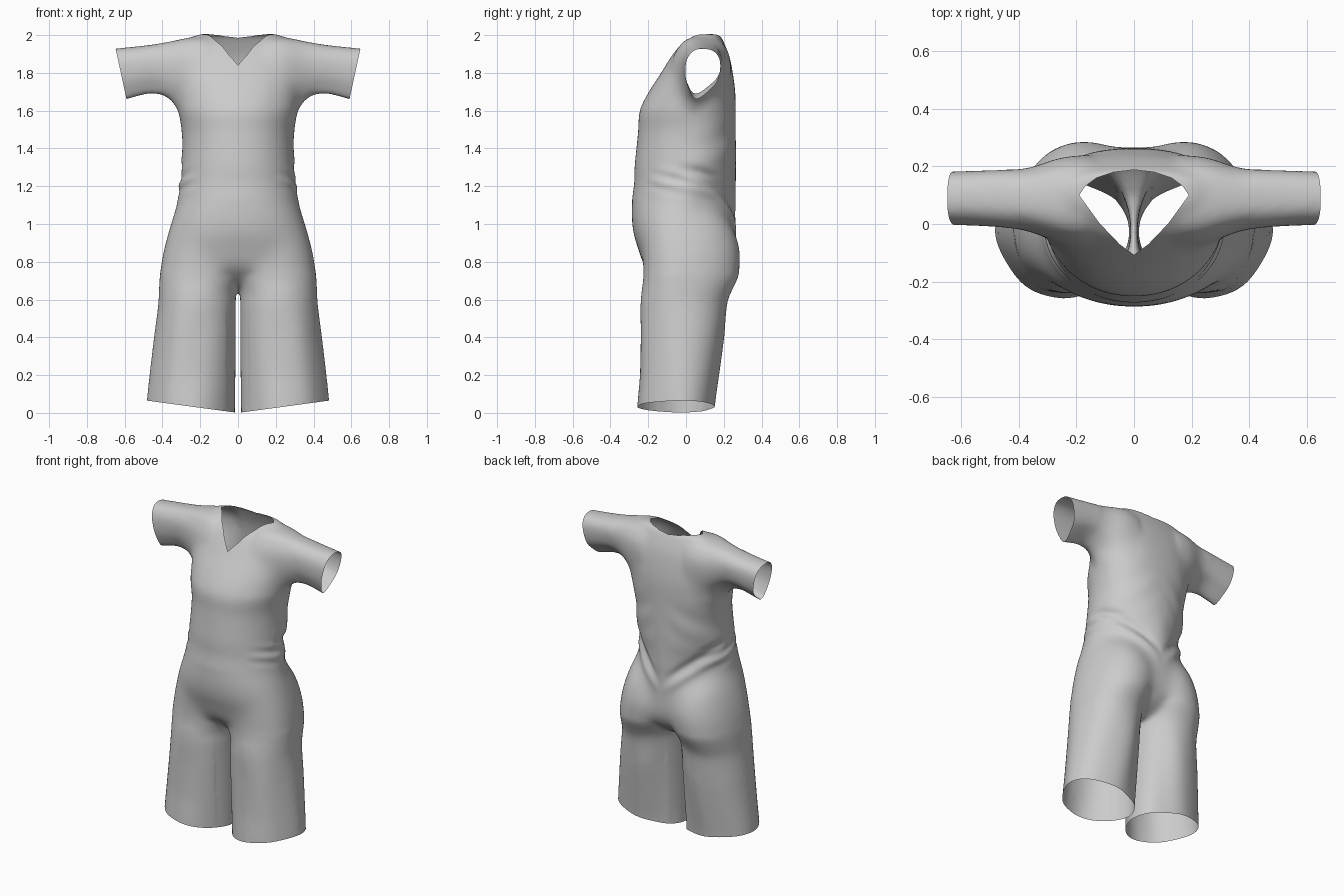
import bpy, bmesh, math
from mathutils import Vector

if "Cube" in bpy.data.objects:
    bpy.data.objects.remove(bpy.data.objects["Cube"])


def spline(rows, steps=4, closed=False):
    """Catmull-Rom resampling of rows of numbers."""
    n, out = len(rows), []
    pick = (lambda i: rows[i % n]) if closed else (lambda i: rows[max(0, min(n - 1, i))])
    for i in range(n if closed else n - 1):
        a, b, c, d = (pick(i + k) for k in (-1, 0, 1, 2))
        for s in range(steps):
            t = s / steps
            out.append([0.5 * (2 * q + (r - p) * t + (2 * p - 5 * q + 4 * r - u) * t * t
                               + (3 * q - p - 3 * r + u) * t ** 3)
                        for p, q, r, u in zip(a, b, c, d)])
    if not closed:
        out.append(list(rows[-1]))
    return out


def loft(bm, rings):
    """Closed tube through rings of points."""
    vs = [[bm.verts.new(p) for p in r] for r in rings]
    n = len(vs[0])
    for a, b in zip(vs, vs[1:]):
        for i in range(n):
            bm.faces.new((a[i], a[(i + 1) % n], b[(i + 1) % n], b[i]))
    bm.faces.new(vs[0][::-1])
    bm.faces.new(vs[-1])


def oval(z, x0, x1, yf, yb, yc, nf, nb, count=64):
    """Horizontal superellipse with separate front and back halves."""
    ring, cx, w = [], (x0 + x1) / 2, (x1 - x0) / 2
    for i in range(count):
        a = 2 * math.pi * i / count
        c, s = math.cos(a), math.sin(a)
        e = 2 / (nb if s > 0 else nf)
        depth = (yb - yc) if s > 0 else (yf - yc)
        ring.append((cx + w * math.copysign(abs(c) ** e, c), yc + depth * abs(s) ** e, z))
    return ring


bm = bmesh.new()

# torso: z, half width, front y, back y, side y, front and back roundness
torso = [(.64, .12, -.02, .10, .03, 2, 2), (.70, .30, -.14, .20, .0, 2, 2),
         (.78, .39, -.222, .258, -.02, 2.2, 2), (.86, .392, -.25, .268, -.03, 2.3, 2),
         (.95, .372, -.28, .266, -.03, 2.2, 1.9), (1.05, .342, -.289, .265, -.02, 2.2, 1.7),
         (1.13, .32, -.286, .265, -.01, 2.1, 1.6), (1.22, .307, -.274, .265, 0, 2.1, 1.7),
         (1.30, .302, -.273, .265, .02, 2.1, 1.9), (1.40, .297, -.263, .265, .03, 2.1, 2.1),
         (1.50, .298, -.253, .263, .04, 2.1, 2.2), (1.60, .318, -.246, .263, .05, 2.1, 2.3),
         (1.70, .335, -.197, .261, .07, 2.1, 2.3), (1.80, .35, -.132, .248, .08, 2.1, 2.3),
         (1.88, .35, -.083, .232, .09, 2.1, 2.3), (1.94, .32, -.04, .21, .10, 2.2, 2.4),
         (1.98, .27, .01, .192, .10, 2.4, 2.5), (2.006, .20, .05, .178, .11, 3, 3)]
loft(bm, [oval(z, -w, w, *rest) for z, w, *rest in spline(torso)])

# legs: z, inner x, outer x, front y, back y, front roundness
leg = [(-.06, .016, .492, -.268, .14, 1.7), (.06, .015, .484, -.261, .152, 1.72),
       (.2, .013, .469, -.249, .172, 1.8), (.4, .012, .445, -.244, .20, 1.9),
       (.57, .011, .423, -.242, .217, 2), (.64, .009, .419, -.236, .24, 2),
       (.72, -.02, .415, -.226, .278, 2.1), (.81, -.06, .405, -.23, .291, 2.1),
       (.90, -.06, .384, -.235, .28, 2.1), (1.0, -.03, .353, -.23, .24, 2.1),
       (1.1, .03, .31, -.2, .16, 2.1)]
rows = spline(leg)
for s in (1, -1):
    rings = [oval(z, a, b, f, k, -.03, n, 2.1) for z, a, b, f, k, n in rows]
    loft(bm, [[(s * x, y, z) for x, y, z in r] for r in rings])

# sleeves: teardrop section carried along x; x, front y, back y, bottom z, top z
tear = spline([(.4, 1), (.8, .96), (1, .77), (.95, .42), (.74, .23), (.29, 0),
               (.1, .2), (0, .42), (0, .73), (.16, .93)], 4, True)
sleeve = [(.16, -.08, .24, 1.50, 1.99), (.24, -.07, .235, 1.53, 1.988), (.30, -.047, .217, 1.575, 1.979),
          (.345, -.03, .20, 1.632, 1.969), (.40, -.016, .19, 1.673, 1.959), (.47, -.008, .187, 1.685, 1.948),
          (.59, -.002, .183, 1.655, 1.935), (.72, 0, .178, 1.63, 1.922)]
for s in (1, -1):
    loft(bm, [[(s * x, f + u * (b - f), lo + v * (hi - lo)) for u, v in tear]
              for x, f, b, lo, hi in spline(sleeve)])
bmesh.ops.recalc_face_normals(bm, faces=bm.faces)

# fuse the tubes into one continuous skin
me = bpy.data.meshes.new("jumpsuit")
bm.to_mesh(me)
bm.free()
suit = bpy.data.objects.new("jumpsuit", me)
bpy.context.collection.objects.link(suit)
mod = suit.modifiers.new("fuse", 'REMESH')
mod.mode = 'VOXEL'
mod.voxel_size = 0.0105
bm = bmesh.new()
bm.from_object(suit, bpy.context.evaluated_depsgraph_get())
suit.modifiers.clear()


def relax(times, test=lambda c: True):
    vs = [v for v in bm.verts if test(v.co)]
    for _ in range(times):
        bmesh.ops.smooth_vert(bm, verts=vs, factor=.5,
                              use_axis_x=True, use_axis_y=True, use_axis_z=True)


# soften the joins at shoulders and hips more than the rest
relax(12)
relax(45, lambda c: .16 < abs(c.x) < .42 and 1.62 < c.z < 1.95)
relax(50, lambda c: .74 < c.z < 1.12)
relax(6, lambda c: c.z > .66)


def bump(t, width):
    return math.exp(-(t / width) ** 2)


# cloth folds: waist crease sweeping to the lower back, side wrinkles, soft drape
bm.normal_update()
moves = []
for v in bm.verts:
    x, y, z = v.co
    ax = abs(x)
    back = min(1, max(0, (y + .06) / .12))
    line = z - (1.0 + .82 * ax)
    d = back * min(1, ax / .1) * (.008 * bump(line + .035, .035) - .014 * bump(line - .03, .035))
    side = min(1, max(0, (ax - .2) / .1)) * bump(z - 1.23, .06)
    d += side * .006 * math.sin(80 * z + 22 * y + (1.2 if x > 0 else 0))
    chest = back * bump(z - 1.42, .15) * min(1, ax / .1)
    d += chest * .002 * math.sin(34 * (z + .7 * ax))
    if z < .62 and ax > .06:
        d += .004 * math.sin(26 * ax + 9 * y + 3 * z) * min(1, (.62 - z) / .2)
    moves.append((v, v.normal * d))
for v, m in moves:
    v.co += m
relax(2)


def slice_skin(region, co, no):
    fs = [f for f in bm.faces if region(f.calc_center_median())]
    es = {e for f in fs for e in f.edges}
    vs = {v for f in fs for v in f.verts}
    bmesh.ops.bisect_plane(bm, geom=list(vs) + list(es) + fs, dist=1e-6, plane_co=co, plane_no=no)


def remove(test):
    bmesh.ops.delete(bm, geom=[f for f in bm.faces if test(f.calc_center_median())], context='FACES')


# open hems and cuffs
for s in (1, -1):
    co, no = Vector((0, 0, .0)), Vector((s * .135, 0, -1))
    near = lambda c: c.x * s > 0 and c.z < .25
    slice_skin(near, co, no)
    remove(lambda c: near(c) and (c - co).dot(no) > 0)
    co, no = Vector((s * .648, 0, 1.928)), Vector((s * .268, 0, -.058))
    near = lambda c: c.x * s > .5 and c.z > 1.5
    slice_skin(near, co, no)
    remove(lambda c: near(c) and (c - co).dot(no) > 0)

# open the V neckline
half = [(.05, -.07), (.12, .003), (.19, .10), (.17, .13), (.13, .16), (.07, .18)]
neck = [(0, -.107)] + half + [(0, .188)] + [(-x, y) for x, y in reversed(half)]
planes = []
for (x0, y0), (x1, y1) in zip(neck, neck[1:] + neck[:1]):
    planes.append((Vector((x0, y0, 0)), Vector((y1 - y0, x0 - x1, 0))))
high = lambda c: c.z > 1.75 and abs(c.x) < .25
for co, no in planes:
    slice_skin(high, co, no)
remove(lambda c: high(c) and all((c - co).dot(no) < 0 for co, no in planes))

for f in bm.faces:
    f.smooth = True
bm.to_mesh(me)
bm.free()
me.update()
